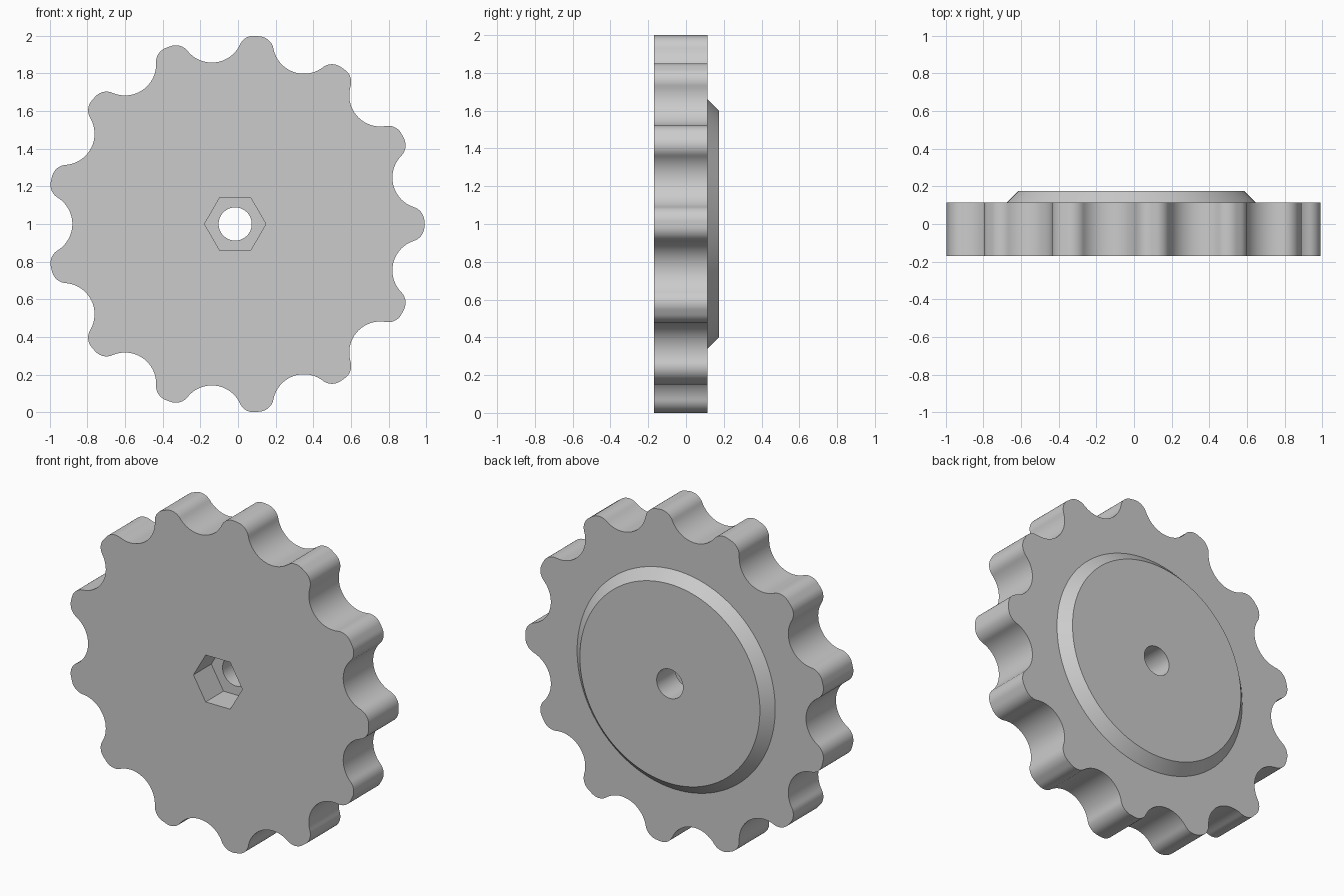
import bpy, bmesh
from math import sin, cos, pi, acos, atan2
from mathutils import Vector

if "Cube" in bpy.data.objects:
    bpy.data.objects.remove(bpy.data.objects["Cube"])

# Overall layout: the wheel axis runs along y
CENTRE_X, CENTRE_Z = -0.015, 1.0
FRONT, BACK, BOSS_BACK = -0.17, 0.115, 0.175
HEX_FLOOR = 0.0

# Grip outline: scallop circles blended into rounded lobes
LOBES = 13
TIP_R = 1.005
SCALLOP_R, SCALLOP_DIST = 0.165, 1.03
ROUND_R = 0.08

grey = bpy.data.materials.new("plain_grey")
grey.use_nodes = True
grey.diffuse_color = (0.6, 0.6, 0.6, 1)
grey.node_tree.nodes["Principled BSDF"].inputs["Base Color"].default_value = (0.6, 0.6, 0.6, 1)


def polar(r, a):
    return Vector((r * cos(a), r * sin(a)))


def circle(r, sides):
    return [polar(r, 2 * pi * i / sides) for i in range(sides)]


def arc(centre, r, a0, a1, steps):
    return [centre + polar(r, a0 + (a1 - a0) * i / steps) for i in range(steps + 1)]


def loft(name, rings):
    """Closed solid through (outline, y) rings, stacked along the wheel axis."""
    bm = bmesh.new()
    loops = [[bm.verts.new((p.x + CENTRE_X, y, p.y + CENTRE_Z)) for p in pts]
             for pts, y in rings]
    for a, b in zip(loops, loops[1:]):
        for i in range(len(a)):
            j = (i + 1) % len(a)
            bm.faces.new((a[i], a[j], b[j], b[i]))
    bm.faces.new(loops[0])
    bm.faces.new(loops[-1])
    bmesh.ops.recalc_face_normals(bm, faces=bm.faces)
    mesh = bpy.data.meshes.new(name)
    bm.to_mesh(mesh)
    bm.free()
    mesh.materials.append(grey)
    obj = bpy.data.objects.new(name, mesh)
    bpy.context.collection.objects.link(obj)
    return obj


def activate(obj):
    bpy.ops.object.select_all(action='DESELECT')
    obj.select_set(True)
    bpy.context.view_layer.objects.active = obj


def cut(obj, cutter):
    activate(obj)
    mod = obj.modifiers.new("cut", 'BOOLEAN')
    mod.operation, mod.solver, mod.object = 'DIFFERENCE', 'EXACT', cutter
    bpy.ops.object.modifier_apply(modifier=mod.name)


def lobed_outline():
    """Each lobe: rounded corner, short tip, rounded corner, then a scallop."""
    pitch = 2 * pi / LOBES
    d = TIP_R - ROUND_R
    reach = SCALLOP_R + ROUND_R
    # Angle between scallop and corner centres so that the arcs are tangent
    gap = acos((SCALLOP_DIST**2 + d**2 - reach**2) / (2 * SCALLOP_DIST * d))
    off = pitch / 2 - gap
    valley = polar(SCALLOP_DIST, pitch / 2)
    corner = polar(d, off)
    to_valley = valley - corner
    join = atan2(to_valley.y, to_valley.x)
    upper = arc(corner, ROUND_R, off, join, 12)
    # Concave half scallop down to its deepest point
    half = arc(valley, SCALLOP_R, join - pi, pitch / 2 - pi, 14)[1:]
    side = upper + half
    mirrored = [Vector((p.x, -p.y)) for p in reversed(side)][1:]
    lobe = mirrored + side
    pts = []
    for k in range(LOBES):
        c, s = cos(k * pitch), sin(k * pitch)
        pts += [Vector((c * p.x - s * p.y, s * p.x + c * p.y)) for p in lobe]
    return pts


# Main parts
outline = lobed_outline()
wheel = loft("grip_wheel", [(outline, FRONT), (outline, BACK)])
boss = loft("back_boss", [(circle(0.66, 128), BACK - 0.01), (circle(0.66, 128), BACK),
                          (circle(0.6, 128), BOSS_BACK)])

# Bolt hole through everything, hexagonal nut pocket in the front
bore = loft("bore_cutter", [(circle(0.088, 64), -0.5), (circle(0.088, 64), 0.5)])
pocket = loft("pocket_cutter", [(circle(0.163, 6), -0.5), (circle(0.163, 6), HEX_FLOOR)])
cut(wheel, bore)
cut(wheel, pocket)
cut(boss, bore)
for helper in (bore, pocket):
    bpy.data.objects.remove(helper)

for part in (wheel, boss):
    activate(part)
    bpy.ops.object.shade_smooth_by_angle()
